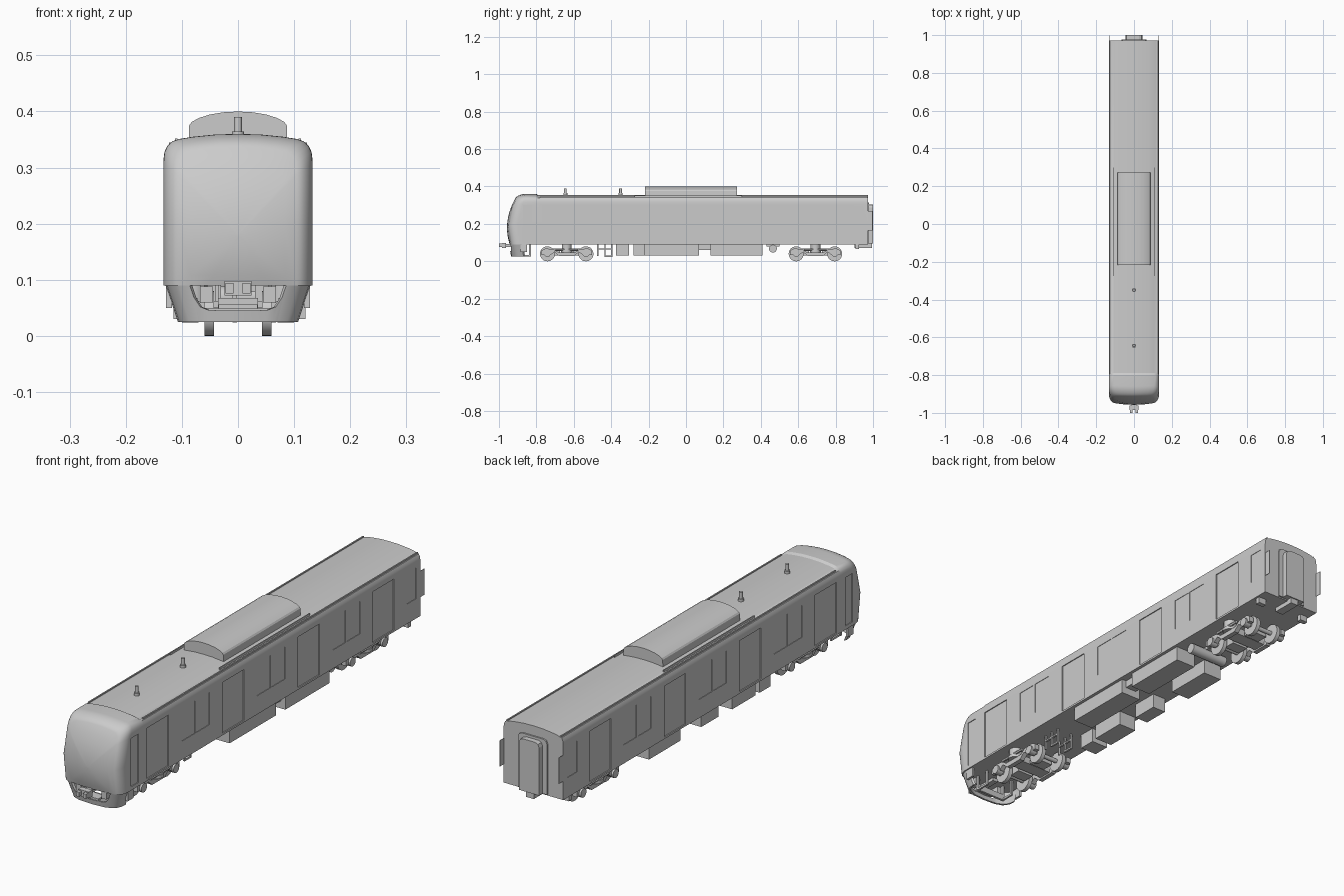
import bpy, bmesh, math

if "Cube" in bpy.data.objects:
    bpy.data.objects.remove(bpy.data.objects["Cube"])


def make(name, verts, faces, smooth=None):
    me = bpy.data.meshes.new(name)
    me.from_pydata(verts, [], faces)
    bm = bmesh.new()
    bm.from_mesh(me)
    bmesh.ops.recalc_face_normals(bm, faces=bm.faces)
    bm.to_mesh(me)
    bm.free()
    ob = bpy.data.objects.new(name, me)
    bpy.context.collection.objects.link(ob)
    if smooth:
        activate(ob)
        bpy.ops.object.shade_smooth_by_angle(angle=math.radians(smooth))
    return ob


def activate(ob):
    bpy.ops.object.select_all(action='DESELECT')
    ob.select_set(True)
    bpy.context.view_layer.objects.active = ob


def loft(rings):
    """Vertices and faces of closed rings joined end to end, capped."""
    n = len(rings[0])
    verts = [p for r in rings for p in r]
    faces = [(i*n + j, i*n + (j+1) % n, (i+1)*n + (j+1) % n, (i+1)*n + j)
             for i in range(len(rings)-1) for j in range(n)]
    faces += [tuple(range(n)), tuple(range(len(verts)-n, len(verts)))]
    return verts, faces


def prism(name, pts, axis, a, b, smooth=None):
    put = {'X': lambda p, v: (v, p[0], p[1]), 'Y': lambda p, v: (p[0], v, p[1]),
           'Z': lambda p, v: (p[0], p[1], v)}[axis]
    return make(name, *loft([[put(p, v) for p in pts] for v in (a, b)]), smooth)


def box(name, x0, x1, y0, y1, z0, z1):
    return prism(name, [(x0, y0), (x1, y0), (x1, y1), (x0, y1)], 'Z', z0, z1)


def cyl(name, c, r, axis, a, b, n=24):
    pts = [(c[0] + r*math.cos(2*math.pi*i/n), c[1] + r*math.sin(2*math.pi*i/n)) for i in range(n)]
    return prism(name, pts, axis, a, b, 30)


# Car body: one section swept along the length, then rounded into the nose
half = [(.07, .09), (.133, .09), (.133, .2), (.133, .305), (.1325, .317), (.131, .328), (.126, .339),
        (.117, .347), (.105, .351), (.08, .355), (.04, .359)]
section = [(0, .09)] + half + [(0, .36)] + [(-x, z) for x, z in reversed(half)]


def flat_ring(y, drop):
    return [(x, y, z - (drop if z > .345 else 0)) for x, z in section]


def nose_y(x, z):
    return -.957 + 1.8*(z - .18)**2 + .8*x*x


rings = [flat_ring(.972, .006), flat_ring(-.79, .006), flat_ring(-.80, 0)]
for k in range(8):
    a = math.pi/2*k/7
    inset = .028*(1 - math.cos(a))
    sx, sz = 1 - inset/.133, 1 - inset*.8/.27
    ring = [(x*sx, .09 + (z - .09)*sz) for x, z in section]
    rings.append([(x, nose_y(x, z) + .04*(1 - math.sin(a)), z) for x, z in ring])
for s in (.8, .6, .4, .2, .03):
    pts = [(x*s, .18 + (z - .18)*s) for x, z in ring]
    rings.append([(x, nose_y(x, z), z) for x, z in pts])
body = make("car_body", *loft(rings))

# Shallow recesses for doors and windows on both sides
recesses = [(-.87, -.825, .105, .30, .003), (.885, .945, .17, .295, .002)]
for c in (-.70, -.22, .26, .735):
    recesses.append((c - .068, c + .068, .098, .303, .004))
for c in (-.46, .02, .50):
    recesses += [(c - .088, c - .004, .165, .295, .002), (c + .004, c + .088, .165, .295, .002)]
verts, faces = [], []
for y0, y1, z0, z1, d in recesses:
    for side in (-1, 1):
        v, f = loft([[(side*x, y0, z0), (side*x, y1, z0), (side*x, y1, z1), (side*x, y0, z1)]
                     for x in (.133 - d, .15)])
        faces += [tuple(i + len(verts) for i in q) for q in f]
        verts += v
cutter = make("recess_cutter", verts, faces)
cutter.hide_render = True
mod = body.modifiers.new("recesses", 'BOOLEAN')
mod.operation, mod.solver, mod.object = 'DIFFERENCE', 'EXACT', cutter
activate(body)
bpy.ops.object.modifier_apply(modifier=mod.name)
bpy.data.objects.remove(cutter)
bpy.ops.object.shade_smooth_by_angle(angle=math.radians(25))

# Roof: air conditioner, rails and antennas
arc = [(.087*math.cos(math.pi*i/10), .375 + .025*math.sin(math.pi*i/10)**1.2) for i in range(11)]
prism("roof_air_conditioner", [(-.088, .345), (.088, .345)] + arc, 'Y', -.218, .273, 20)
for s in (-1, 1):
    box("roof_rail", s*.108, s*.112, -.275, .30, .343, .352)
    box("roof_gutter", s*.118, s*.123, -.78, .97, .335, .345)
for y in (-.645, -.35):
    cyl("antenna_base", (0, y), .011, 'Z', .35, .364, 16)
    cyl("antenna", (0, y), .007, 'Z', .36, .39, 16)

# Front skirt: strip wrapped round the nose with a coupler opening
path = [(0, -.947, .045), (.06, -.944, .046), (.075, -.942, .052), (.083, -.939, .068), (.086, -.938, .09),
        (.105, -.932, .09), (.118, -.92, .09), (.126, -.905, .09), (.129, -.88, .09)]
path = [(-x, y, t) for x, y, t in reversed(path[1:])] + path
srings = []
for x, y, top in path:
    loop = []
    for z, inner in ((.025, 0), (top, 0), (top, 1), (.025, 1)):
        h = (z - .025)/.065
        loop.append((x*(.83 + .17*h)*(1 - .05*inner), y + .012*(1 - h) + .008*inner, z))
    srings.append(loop)
make("front_skirt", *loft(srings), 35)

# Front coupler and its mount
box("coupler_bar", -.012, .012, -.97, -.86, .077, .092)
box("coupler_head", -.024, .024, -.985, -.962, .072, .098)
for s in (-1, 1):
    box("coupler_jaw", s*.008, s*.022, -1.0, -.982, .076, .094)
    box("coupler_cable_box", s*.045, s*.068, -.935, -.90, .06, .088)
    box("cab_step", s*.118, s*.128, -.885, -.85, .05, .09)
    box("guard_post", s*.06, s*.068, -.895, -.885, .03, .09)
    box("guard_post", s*.06, s*.068, -.84, -.83, .03, .09)
    box("guard_rail", s*.06, s*.068, -.895, -.83, .025, .033)
box("coupler_tray", -.035, .035, -.94, -.90, .048, .056)
box("obstacle_guard", -.07, .07, -.895, -.885, .025, .05)

# Rear gangway, side screens and coupler
for name, w, top, y0, y1 in (("gangway_frame", .065, .315, .965, .978), ("gangway", .045, .305, .97, 1.0)):
    c = .018
    prism(name, [(-w, .095), (w, .095), (w, top - c), (w - .005, top - .005), (w - c, top), (c - w, top),
                 (.005 - w, top - .005), (-w, top - c)], 'Y', y0, y1)
for s in (-1, 1):
    box("rear_side_screen", s*.1305, s*.132, .965, .998, .165, .27)
    box("rear_step", s*.09, s*.125, .905, .925, .065, .092)
box("rear_coupler", -.018, .018, .90, .995, .072, .098)

# Underfloor equipment
for x0, x1, y0, y1 in ((.03, .12, -.225, .07), (.03, .12, .13, .41), (-.115, -.04, -.375, -.305),
                       (-.115, -.035, -.28, -.13), (-.11, -.05, -.05, .06), (-.115, -.03, .2, .4)):
    box("equipment_box", x0, x1, y0, y1, .03, .092)
box("cable_duct", .05, .1, .06, .14, .06, .092)
cyl("air_tank", (.465, .068), .021, 'X', -.075, .095)
box("air_tank_bracket", -.01, .03, .43, .50, .078, .092)
for x in (-.01, .06):
    for y in (-.475, -.437, -.40):
        box("resistor_frame_post", x, x + .008, y, y + .006, .028, .092)
    box("resistor_frame_foot", x, x + .008, -.437, -.394, .024, .031)
    box("resistor_frame_shelf", x, x + .008, -.475, -.40, .062, .068)

# Bogies: wheelsets, curved side frames, springs and bolster
frame = [(-.135, .035), (-.135, .058), (-.115, .068), (-.07, .066), (-.045, .048), (.045, .048), (.07, .066),
         (.115, .068), (.135, .058), (.135, .035), (.085, .035), (.065, .05), (.04, .028), (-.04, .028),
         (-.065, .05), (-.085, .035)]
for c in (-.638, .692):
    for dy in (-.103, .103):
        cyl("axle", (c + dy, .042), .009, 'X', -.088, .088, 16)
        for s in (-1, 1):
            cyl("wheel", (c + dy, .04), .04, 'X', s*.046, s*.06, 32)
            cyl("wheel_flange", (c + dy, .04), .04, 'X', s*.043, s*.047, 32)
            cyl("axle_box", (c + dy, .042), .018, 'X', s*.07, s*.1, 20)
    for s in (-1, 1):
        prism("bogie_side_frame", [(c + y, z) for y, z in frame], 'X', s*.072, s*.092)
        cyl("air_spring", (s*.08, c), .026, 'Z', .058, .092)
        cyl("spring_seat", (s*.08, c), .03, 'Z', .047, .06)
        cyl("damper", (s*.098, .062), .006, 'Y', c - .06, c + .06, 12)
    box("bogie_bolster", -.09, .09, c - .028, c + .028, .034, .062)
    box("traction_motor", -.036, .036, c - .085, c - .035, .03, .068)
    box("traction_motor", -.036, .036, c + .035, c + .085, .03, .068)
